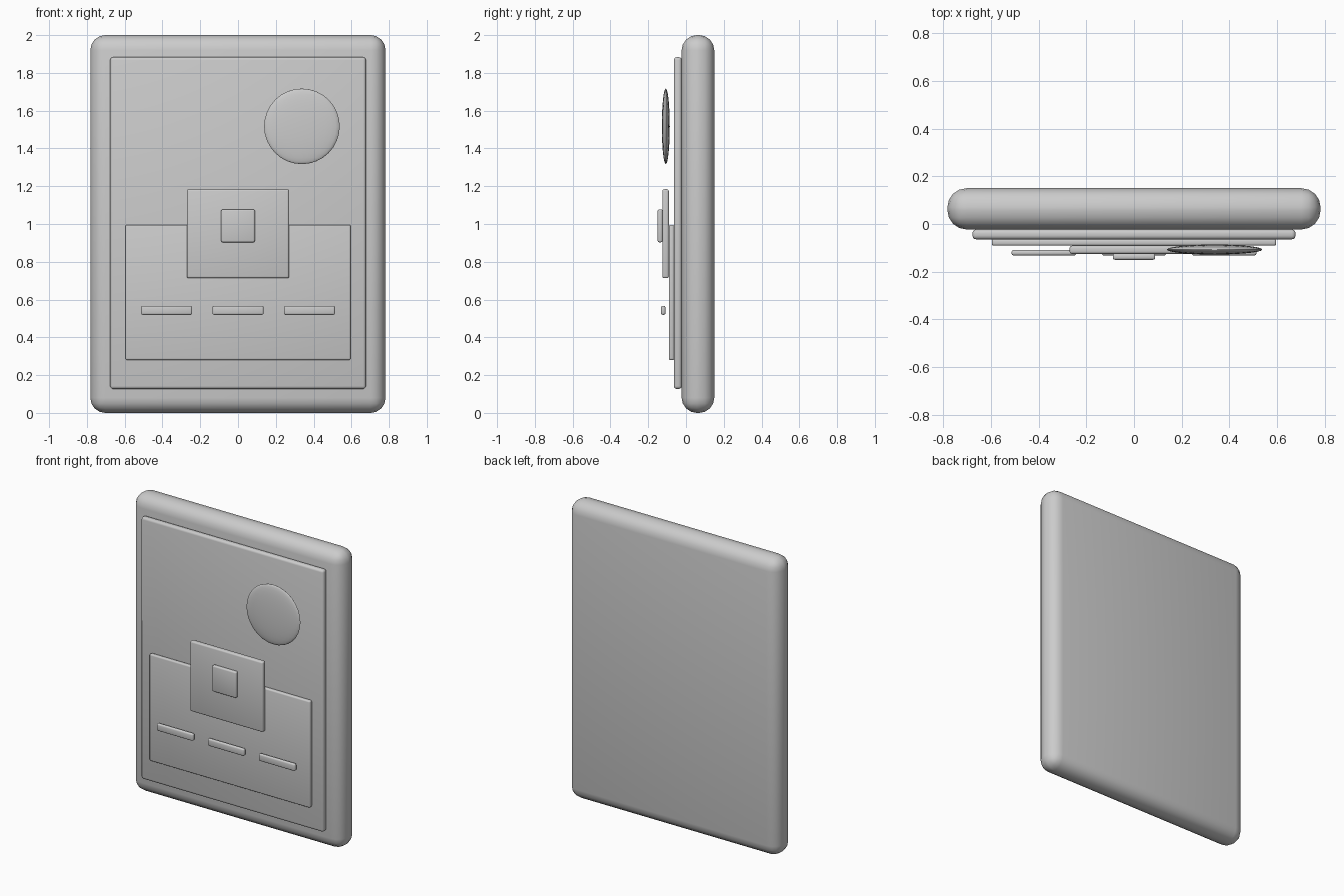
import bpy
import math

if "Cube" in bpy.data.objects:
    bpy.data.objects.remove(bpy.data.objects["Cube"])

grey = bpy.data.materials.new("plain_grey")
grey.diffuse_color = (0.6, 0.6, 0.6, 1)
grey.use_nodes = True
grey.node_tree.nodes["Principled BSDF"].inputs["Base Color"].default_value = grey.diffuse_color


def finish(ob, name):
    ob.name = name
    ob.data.materials.append(grey)
    bpy.ops.object.shade_smooth_by_angle(angle=math.radians(35))


def slab(name, x, y, z, bevel, segments=3):
    """Rounded box from (min, max) extents on each axis."""
    spans = (x, y, z)
    bpy.ops.mesh.primitive_cube_add(size=1, location=[(a + b) / 2 for a, b in spans])
    ob = bpy.context.object
    ob.scale = [b - a for a, b in spans]
    bpy.ops.object.transform_apply(location=False, rotation=False, scale=True)
    mod = ob.modifiers.new("rounding", 'BEVEL')
    mod.width = bevel
    mod.segments = segments
    bpy.ops.object.modifier_apply(modifier=mod.name)
    finish(ob, name)


# Thick rounded body and the stacked panels in front of it
slab("frame", (-0.782, 0.782), (-0.023, 0.15), (0, 2), 0.08, 4)
slab("panel", (-0.677, 0.677), (-0.064, -0.023), (0.127, 1.883), 0.015)
slab("lower_plate", (-0.596, 0.596), (-0.091, -0.063), (0.28, 0.996), 0.009)
slab("centre_plate", (-0.27, 0.27), (-0.125, -0.091), (0.713, 1.184), 0.01)
slab("centre_button", (-0.089, 0.089), (-0.15, -0.124), (0.903, 1.078), 0.009)

# Row of three small bars
for i, cx in enumerate((-0.378, 0, 0.378)):
    slab(f"bar_{i + 1}", (cx - 0.135, cx + 0.135), (-0.132, -0.109), (0.519, 0.567), 0.009)

# Flattened round disc
bpy.ops.mesh.primitive_uv_sphere_add(segments=28, ring_count=16, radius=0.2,
                                     location=(0.338, -0.107, 1.517))
disc = bpy.context.object
disc.scale.y = 0.105
bpy.ops.object.transform_apply(location=False, rotation=False, scale=True)
finish(disc, "round_disc")
